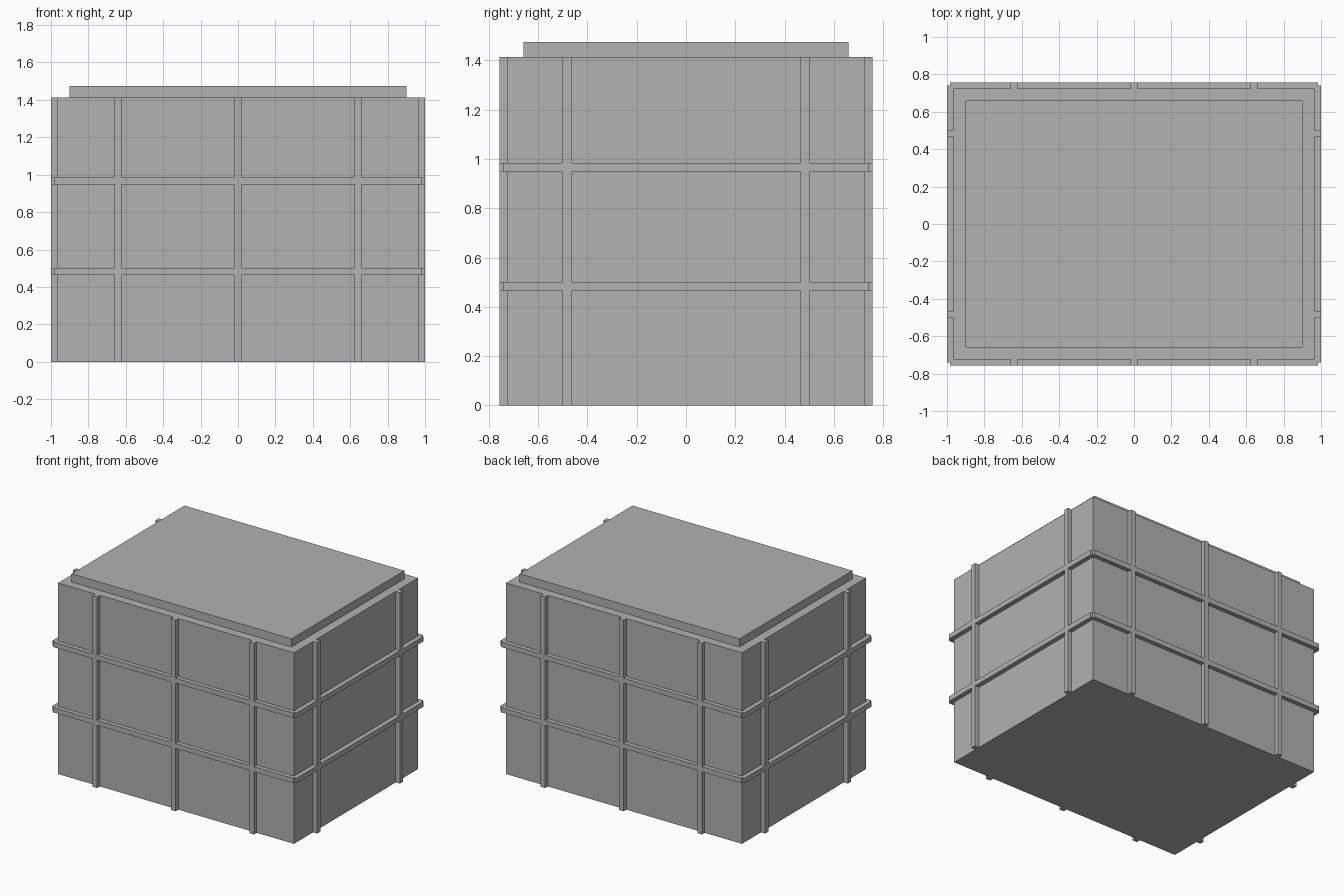
import bpy

if "Cube" in bpy.data.objects:
    bpy.data.objects.remove(bpy.data.objects["Cube"])

# Overall dimensions (half sizes where noted)
BX, BY, BH = 0.966, 0.725, 1.414   # body half width, half depth, height
OX, OY = 1.0, 0.757                # outer half extents of the ribs
W = 0.037                          # rib thickness

grey = bpy.data.materials.new("plain_grey")
grey.diffuse_color = (0.445, 0.445, 0.445, 1)
grey.use_nodes = True
grey.node_tree.nodes["Principled BSDF"].inputs["Base Color"].default_value = grey.diffuse_color


def box(name, x0, x1, y0, y1, z0, z1):
    """Axis-aligned box between two corners."""
    bpy.ops.mesh.primitive_cube_add(
        size=1, location=((x0 + x1) / 2, (y0 + y1) / 2, (z0 + z1) / 2))
    ob = bpy.context.object
    ob.name = name
    ob.scale = (x1 - x0, y1 - y0, z1 - z0)
    bpy.ops.object.transform_apply(location=False, rotation=False, scale=True)
    ob.data.materials.append(grey)
    return ob


# Crate body and raised lid
box("body", -BX, BX, -BY, BY, 0, BH)
box("lid", -0.9, 0.9, -0.66, 0.66, BH, 1.475)

for s in (-1, 1):
    ya, yb = sorted((s * BY, s * OY))
    xa, xb = sorted((s * BX, s * OX))
    # Upright ribs on the long walls
    for x in (-0.642, 0, 0.642):
        box("long_wall_rib", x - W / 2, x + W / 2, ya, yb, 0, BH)
    # Upright ribs on the short walls
    for y in (-0.483, 0.483):
        box("short_wall_rib", xa, xb, y - W / 2, y + W / 2, 0, BH)
    # Horizontal bands, leaving a small notch at each corner
    for z in (0.483, 0.966):
        box("long_wall_band", -0.983, 0.983, ya, yb, z - W / 2, z + W / 2)
        box("short_wall_band", xa, xb, -0.74, 0.74, z - W / 2, z + W / 2)
